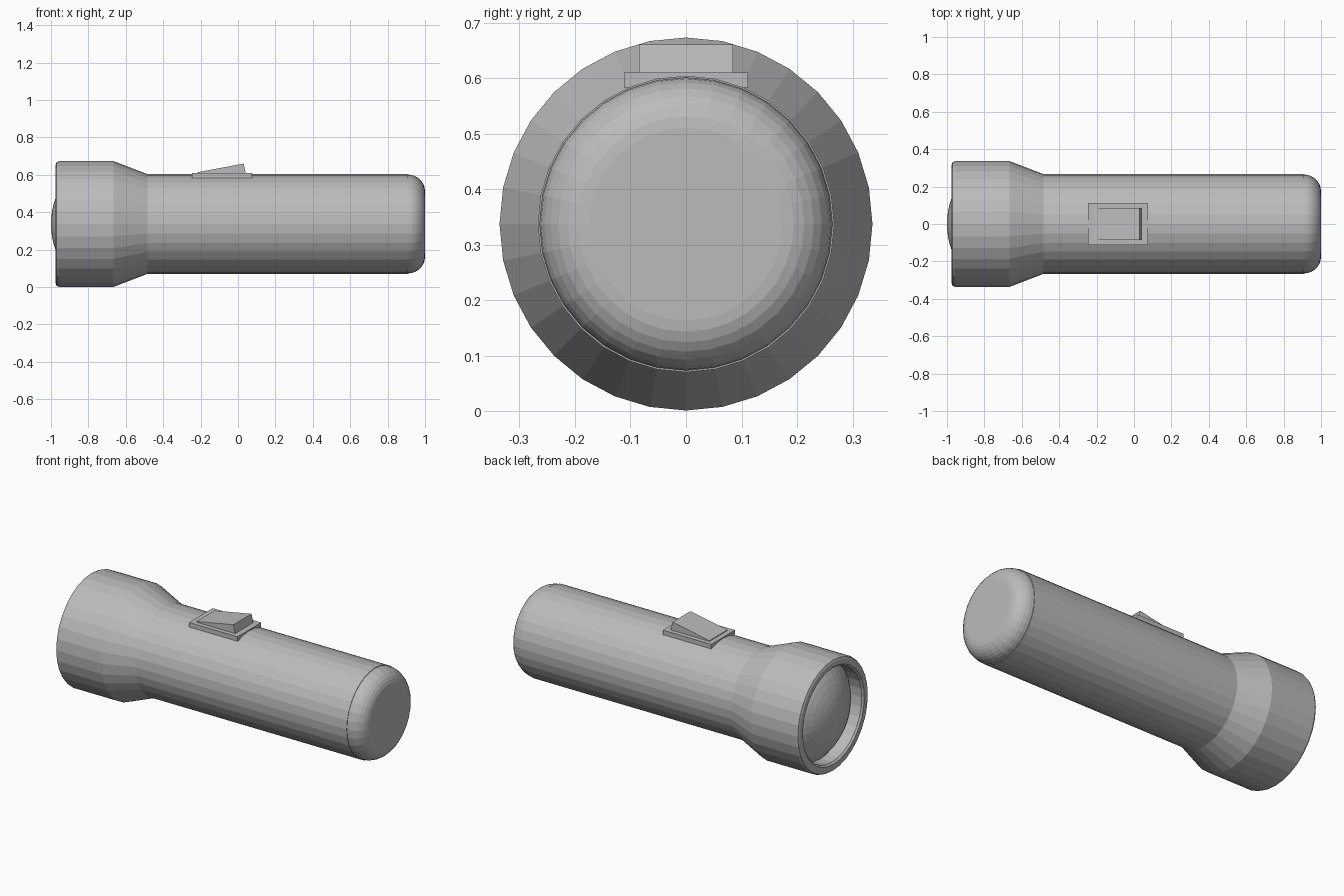
import bpy
import bmesh
from math import sin, cos, pi, sqrt

cube = bpy.data.objects.get("Cube")
if cube:
    bpy.data.objects.remove(cube, do_unlink=True)

AXIS_Z = 0.337
SIDES = 32

grey = bpy.data.materials.new("grey")
grey.use_nodes = True
grey.diffuse_color = (0.5, 0.5, 0.5, 1)
grey.node_tree.nodes["Principled BSDF"].inputs["Base Color"].default_value = (0.5, 0.5, 0.5, 1)


def finish(name, bm):
    bmesh.ops.recalc_face_normals(bm, faces=bm.faces)
    mesh = bpy.data.meshes.new(name)
    bm.to_mesh(mesh)
    bm.free()
    mesh.materials.append(grey)
    obj = bpy.data.objects.new(name, mesh)
    bpy.context.collection.objects.link(obj)
    return obj


def revolve(name, profile):
    """Turn (x, radius) points around the long axis, capping both ends."""
    bm = bmesh.new()
    rings = []
    for x, r in profile:
        if r < 1e-5:
            rings.append([bm.verts.new((x, 0, AXIS_Z))] * SIDES)
        else:
            rings.append([bm.verts.new((x, r * sin(2 * pi * i / SIDES),
                                        AXIS_Z + r * cos(2 * pi * i / SIDES)))
                          for i in range(SIDES)])
    for a, b in zip(rings, rings[1:]):
        for i in range(SIDES):
            j = (i + 1) % SIDES
            bm.faces.new(dict.fromkeys((a[i], a[j], b[j], b[i])))
    for ring, (x, r) in ((rings[0], profile[0]), (rings[-1], profile[-1])):
        if r > 1e-5:
            bm.faces.new(ring)
    return finish(name, bm)


def prism(name, outline, half_width):
    """Extrude an (x, z) outline across y."""
    bm = bmesh.new()
    face = bm.faces.new([bm.verts.new((x, -half_width, z)) for x, z in outline])
    new = bmesh.ops.extrude_face_region(bm, geom=[face])["geom"]
    verts = [v for v in new if isinstance(v, bmesh.types.BMVert)]
    bmesh.ops.translate(bm, verts=verts, vec=(0, 2 * half_width, 0))
    return finish(name, bm)


# Flared head and barrel, with a rounded rim and a recess for the lens
revolve("head_and_barrel", [
    (-0.87, 0.28), (-0.965, 0.28), (-0.975, 0.29), (-0.975, 0.318),
    (-0.97, 0.33), (-0.957, 0.336), (-0.665, 0.336), (-0.485, 0.267),
    (0.905, 0.267)])

# Domed lens
R = 0.41
lens = [(-1 + R - sqrt(R * R - r * r), r) for r in [0.28 * k / 8 for k in range(9)]]
revolve("lens", lens + [(-0.87, 0.28)])

# Rounded tail cap
fillet = 0.09
cap = [(1 - fillet + fillet * sin(pi / 2 * k / 7),
        0.264 - fillet + fillet * cos(pi / 2 * k / 7)) for k in range(8)]
revolve("tail_cap", [(0.89, 0.264)] + cap)

# Switch plate and sloping button
prism("switch_plate", [(-0.245, 0.583), (0.075, 0.583),
                       (0.075, 0.61), (-0.245, 0.61)], 0.112)
prism("switch_button", [(-0.215, 0.6), (0.043, 0.6),
                        (0.03, 0.66), (-0.215, 0.614)], 0.085)
